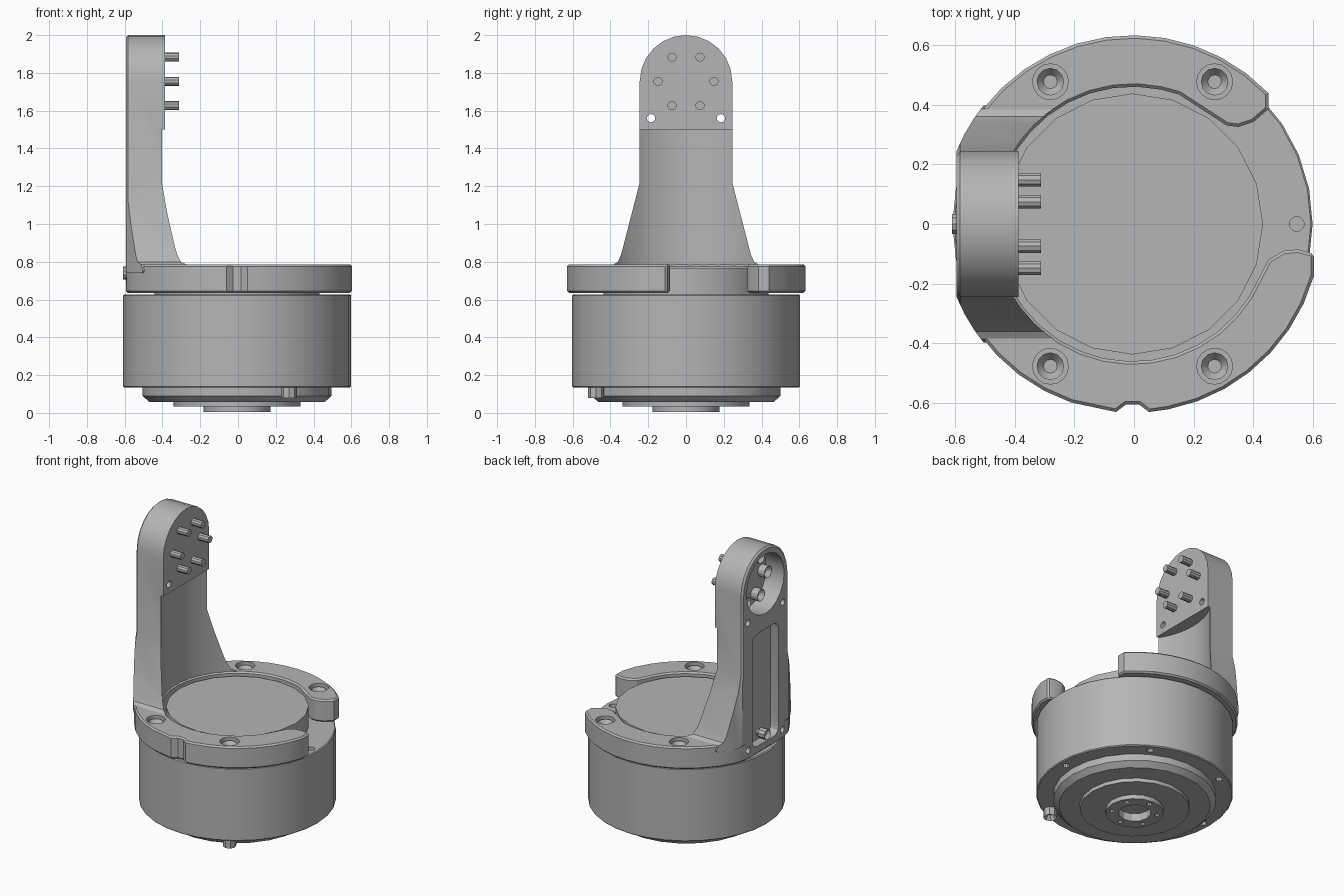
import bpy, bmesh, math
from mathutils import Vector

cube = bpy.data.objects.get("Cube")
if cube:
    bpy.data.objects.remove(cube, do_unlink=True)

CX = -0.005          # shared axis of the round parts
BOLT_R = 0.55        # bolt circle radius

metal = bpy.data.materials.new("grey_metal")
metal.use_nodes = True
grey = (0.46, 0.46, 0.46, 1)
metal.diffuse_color = grey
metal.node_tree.nodes["Principled BSDF"].inputs["Base Color"].default_value = grey


def add_object(name, bm):
    bmesh.ops.recalc_face_normals(bm, faces=bm.faces)
    mesh = bpy.data.meshes.new(name)
    bm.to_mesh(mesh)
    bm.free()
    mesh.materials.append(metal)
    obj = bpy.data.objects.new(name, mesh)
    bpy.context.collection.objects.link(obj)
    return obj


def cylinder(name, start, end, r, r2=None, sides=24, socket=0):
    """Cylinder or cone between two points, optionally with a hex-key recess at its end."""
    start, end = Vector(start), Vector(end)
    axis = end - start
    bm = bmesh.new()
    bmesh.ops.create_cone(bm, cap_ends=True, segments=sides, radius1=r,
                          radius2=r if r2 is None else r2, depth=axis.length)
    if socket:
        cap = max(bm.faces, key=lambda f: f.calc_center_median().z)
        bmesh.ops.inset_region(bm, faces=[cap], thickness=r * 0.5)
        bmesh.ops.translate(bm, verts=cap.verts, vec=(0, 0, -socket))
    turn = axis.to_track_quat('Z', 'Y').to_matrix().to_4x4()
    bmesh.ops.transform(bm, matrix=turn, verts=bm.verts)
    bmesh.ops.translate(bm, verts=bm.verts, vec=(start + end) / 2)
    return add_object(name, bm)


def prism(name, points, direction):
    """Extrude a closed outline along a direction."""
    bm = bmesh.new()
    face = bm.faces.new([bm.verts.new(p) for p in points])
    new = bmesh.ops.extrude_face_region(bm, geom=[face])["geom"]
    bmesh.ops.translate(bm, vec=direction,
                        verts=[v for v in new if isinstance(v, bmesh.types.BMVert)])
    return add_object(name, bm)


def box(name, low, high):
    (x0, y0, z0), (x1, y1, z1) = low, high
    return prism(name, [(x0, y0, z0), (x1, y0, z0), (x1, y1, z0), (x0, y1, z0)],
                 (0, 0, z1 - z0))


def use(obj):
    bpy.ops.object.select_all(action='DESELECT')
    obj.select_set(True)
    bpy.context.view_layer.objects.active = obj


def bevel(obj, width, segments=1, angle=50):
    use(obj)
    mod = obj.modifiers.new("bevel", 'BEVEL')
    mod.width, mod.segments = width, segments
    mod.limit_method, mod.angle_limit = 'ANGLE', math.radians(angle)
    bpy.ops.object.modifier_apply(modifier=mod.name)


def boolean(obj, tools, operation='DIFFERENCE'):
    use(obj)
    for tool in tools:
        mod = obj.modifiers.new("cut", 'BOOLEAN')
        mod.operation, mod.solver, mod.object = operation, 'EXACT', tool
        bpy.ops.object.modifier_apply(modifier=mod.name)


def polar(r, degrees, z):
    a = math.radians(degrees)
    return Vector((CX + r * math.cos(a), r * math.sin(a), z))


cutters = []


def cutter(obj):
    obj.hide_render = True
    cutters.append(obj)
    return obj


UP = Vector((0, 0, 1))

# Round base: drum, stepped underside and raised core
drum = cylinder("drum", (CX, 0, 0.135), (CX, 0, 0.628), 0.603, sides=32)
bevel(drum, 0.006)
bottom_holes = [cutter(cylinder("hole", polar(BOLT_R, a, 0.1), polar(BOLT_R, a, 0.18), 0.022, sides=10))
                for a in range(0, 360, 60) if a != 300]
top_hole = cutter(cylinder("hole", polar(BOLT_R, 0, 0.58), polar(BOLT_R, 0, 0.7), 0.025, sides=12))
boolean(drum, bottom_holes + [top_hole])
cylinder("core", (CX, 0, 0.6), (CX, 0, 0.768), 0.437, sides=20)
cylinder("flange", (CX, 0, 0.09), (CX, 0, 0.14), 0.5)
cylinder("flange_chamfer", (CX, 0, 0.058), (CX, 0, 0.09), 0.465, 0.5)
plate = cylinder("bottom_plate", (CX, 0, 0.033), (CX, 0, 0.07), 0.337, sides=20)
hub = cylinder("hub", (CX, 0, 0.004), (CX, 0, 0.036), 0.178, sides=16)
bore = cutter(cylinder("bore", (CX, 0, -0.1), (CX, 0, 0.056), 0.1, sides=12))
hub_holes = [cutter(cylinder("hub_hole", polar(0.14, a, -0.1), polar(0.14, a, 0.025), 0.016, sides=8))
             for a in range(30, 390, 60)]
boolean(plate, [bore])
boolean(hub, [bore] + hub_holes)
cylinder("bottom_screw", polar(BOLT_R, 300, 0.16), polar(BOLT_R, 300, 0.08), 0.042, sides=8, socket=0.03)

# Open collar with rounded ends, a flat at the arm and a notch at the front
Z0, Z1 = 0.636, 0.786
outline = []
for a in list(range(44, 260, 9)) + [265, 268, 272, 275] + list(range(281, 348, 9)):
    p = polar(0.604 if a in (268, 272) else 0.632, a, Z0)
    p.x = max(p.x, -0.594)
    outline.append(p)
outline += [Vector((x, y, Z0)) for x, y in
            [(0.603, -0.1), (0.55, -0.085), (0.5, -0.09), (0.45, -0.12)]]
outline += [polar(0.46, a, Z0) for a in range(328, 68, -10)]
outline += [Vector((x, y, Z0)) for x, y in
            [(0.15, 0.434), (0.31, 0.33), (0.35, 0.325), (0.4, 0.342), (0.45, 0.385)]]
collar = prism("collar", outline, UP * (Z1 - Z0))
bevel(collar, 0.01)

# Arm: flared upright with rounded top, trimmed to the collar's curves
half = [(0.40, 0.74), (0.385, 0.785), (0.36, 0.8), (0.343, 0.84), (0.245, 1.22)]
half += [(0.245 * math.cos(t * math.pi / 12), 1.755 + 0.245 * math.sin(t * math.pi / 12)) for t in range(6)]
profile = half + [(0, 2.0)] + [(-y, z) for y, z in reversed(half)]
arm = prism("arm", [(-0.594, y, z) for y, z in profile], (0.36, 0, 0))
bevel(arm, 0.012, angle=70)
outer = cutter(cylinder("outer_trim", (CX, 0, 0.5), (CX, 0, 2.2), 0.638, sides=64))
inner = cutter(cylinder("inner_trim", (CX, 0, 0.5), (CX, 0, 1.5), 0.468, sides=48))
front = cutter(box("front_trim", (-0.387, -0.5, 1.4), (0, 0.5, 2.2)))
boolean(arm, [outer], 'INTERSECT')
boolean(arm, [inner, front])

# Recesses in the back of the arm
pocket = cutter(cylinder("pocket", (-0.8, 0, 1.755), (-0.46, 0, 1.755), 0.2, sides=20))
slot_pts = []
for sy, sz, first in [(1, 1, 0), (-1, 1, 90), (-1, -1, 180), (1, -1, 270)]:
    for step in range(4):
        a = math.radians(first + 30 * step)
        slot_pts.append((-0.8, sy * 0.09 + 0.05 * math.cos(a),
                         1.07 + sz * 0.33 + 0.05 * math.sin(a)))
slot = cutter(prism("slot", slot_pts, (0.265, 0, 0)))
pin_holes, foot_holes = [], []
for y in (-0.185, 0.185):
    pin_holes.append(cutter(cylinder("pin_hole", (-0.8, y, 1.56), (-0.2, y, 1.56), 0.022, sides=12)))
    foot_holes.append(cutter(cylinder("foot_hole", (-0.8, y, 0.7), (-0.54, y, 0.7), 0.022, sides=12)))
boolean(arm, [pocket, slot] + pin_holes)

# Counterbored collar screws
bores = []
for a in (60, 120, 240, 300):
    bores.append(cutter(cylinder("counterbore", polar(BOLT_R, a, 0.72), polar(BOLT_R, a, 0.9), 0.06, sides=16)))
    cylinder("collar_screw", polar(BOLT_R, a, 0.71), polar(BOLT_R, a, 0.77), 0.046, sides=12, socket=0.03)
boolean(collar, bores + [slot] + foot_holes)

# Six screws through the arm head
for a in range(0, 360, 60):
    y = 0.148 * math.cos(math.radians(a))
    z = 1.755 + 0.148 * math.sin(math.radians(a))
    cylinder("arm_screw_shaft", (-0.47, y, z), (-0.312, y, z), 0.024, sides=10)
    cylinder("arm_screw_head", (-0.45, y, z), (-0.51, y, z), 0.04, sides=12, socket=0.03)

# Screw at the foot of the slot
cylinder("slot_screw_shaft", (-0.5, 0, 0.74), (-0.57, 0, 0.74), 0.02, sides=10)
cylinder("slot_screw_head", (-0.56, 0, 0.74), (-0.61, 0, 0.74), 0.035, sides=10, socket=0.02)

# Remove the cutters and smooth the curved faces
for c in cutters:
    bpy.data.objects.remove(c, do_unlink=True)
for obj in list(bpy.context.collection.objects):
    if obj.type == 'MESH' and metal.name in obj.data.materials:
        use(obj)
        bpy.ops.object.shade_smooth_by_angle(angle=math.radians(25))
